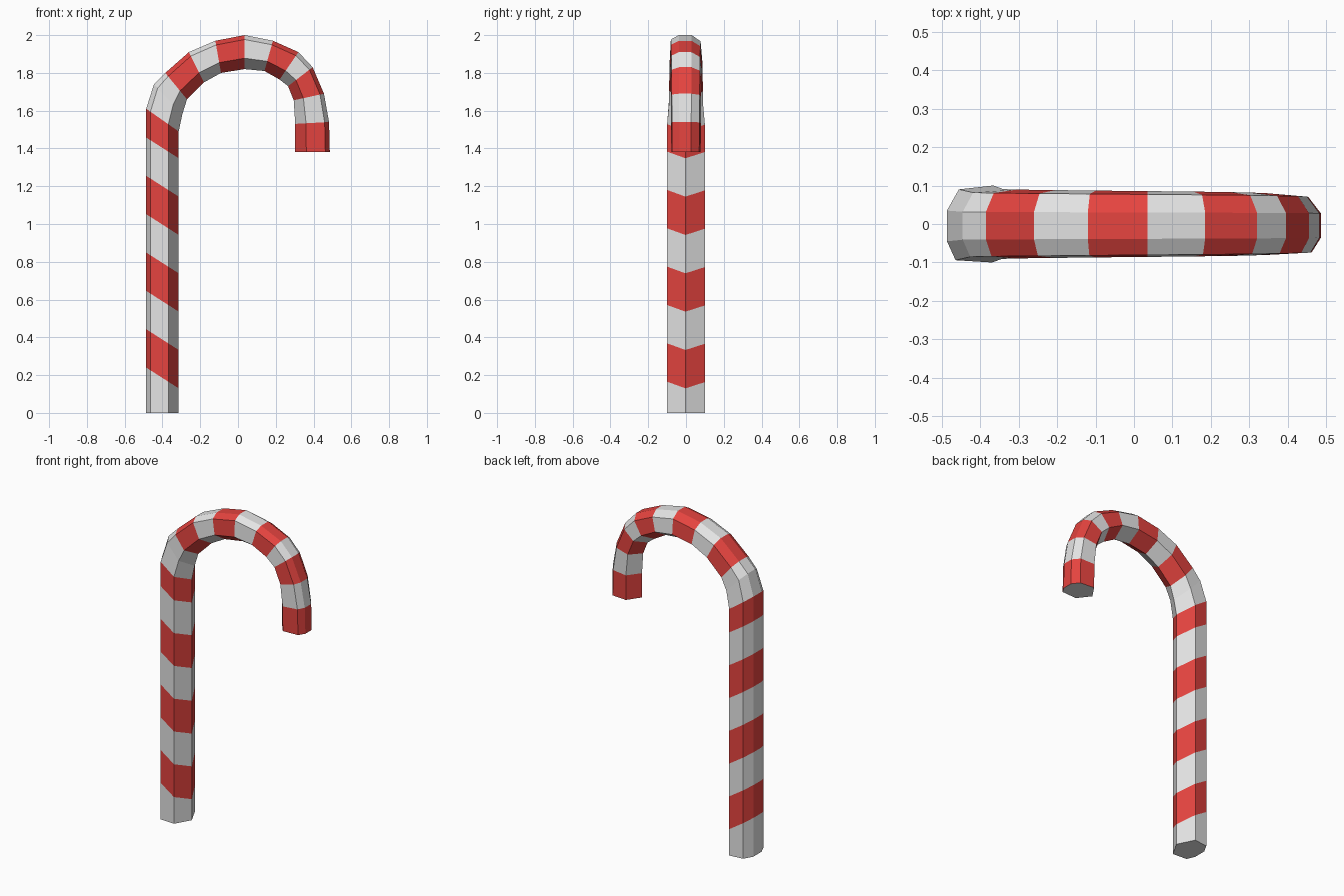
import bpy
import bmesh

default_cube = bpy.data.objects.get("Cube")
if default_cube:
    bpy.data.objects.remove(default_cube, do_unlink=True)


def make_material(name, colour):
    material = bpy.data.materials.new(name)
    material.use_nodes = True
    material.diffuse_color = colour
    material.node_tree.nodes["Principled BSDF"].inputs["Base Color"].default_value = colour
    return material


WHITE, RED = range(2)
materials = [
    make_material("sugar white", (0.78, 0.78, 0.78, 1)),
    make_material("peppermint red", (0.78, 0.057, 0.05, 1)),
]

# Seven-sided section: (fraction from outer to inner edge, y)
section = [(0, 0.035), (0.18, 0.09), (0.7, 0.1), (1, -0.003),
           (0.68, -0.1), (0.13, -0.094), (0, -0.045)]

# Rings: outer point, inner point, width, colour of the band that follows
left, right = -0.486, -0.314
rings = [((left, 0), (right, 0), 1, WHITE)]

# Straight shaft with evenly spaced slanted stripes
for i in range(7):
    z = 0.13 + 0.203 * i
    rings.append(((left, z + 0.11), (right, z), 1, WHITE if i % 2 else RED))

# Bent handle
handle = [
    ((left, 1.61), (right, 1.49), WHITE),
    ((-0.445, 1.74), (-0.295, 1.58), WHITE),
    ((-0.385, 1.80), (-0.27, 1.66), RED),
    ((-0.26, 1.91), (-0.18, 1.75), WHITE),
    ((-0.12, 1.97), (-0.09, 1.80), RED),
    ((0.035, 2), (0.035, 1.82), WHITE),
    ((0.185, 1.97), (0.14, 1.81), RED),
    ((0.32, 1.91), (0.22, 1.765), WHITE),
    ((0.395, 1.83), (0.265, 1.73), RED),
    ((0.455, 1.69), (0.295, 1.655), WHITE),
    ((0.482, 1.54), (0.303, 1.53), RED),
    ((0.486, 1.38), (0.303, 1.38), WHITE),
]
for i, (outer, inner, colour) in enumerate(handle):
    width = 1 if i == 0 else 0.92 - 0.013 * i
    rings.append((outer, inner, width, colour))


# Loft the rings into one closed tube
def add_ring(bm, outer, inner, width):
    ring = []
    for t, y in section:
        x = outer[0] + (inner[0] - outer[0]) * t
        z = outer[1] + (inner[1] - outer[1]) * t
        ring.append(bm.verts.new((x, y * width, z)))
    return ring


bm = bmesh.new()
loops = [add_ring(bm, outer, inner, width) for outer, inner, width, _ in rings]
for lower, upper, data in zip(loops, loops[1:], rings):
    for a in range(len(section)):
        b = (a + 1) % len(section)
        face = bm.faces.new((lower[a], lower[b], upper[b], upper[a]))
        face.material_index = data[-1]

# End caps
for loop in (loops[0], loops[-1]):
    bm.faces.new(loop).material_index = WHITE
bmesh.ops.recalc_face_normals(bm, faces=bm.faces)

mesh = bpy.data.meshes.new("striped_cane")
bm.to_mesh(mesh)
bm.free()
for material in materials:
    mesh.materials.append(material)
cane = bpy.data.objects.new("striped_cane", mesh)
bpy.context.collection.objects.link(cane)
